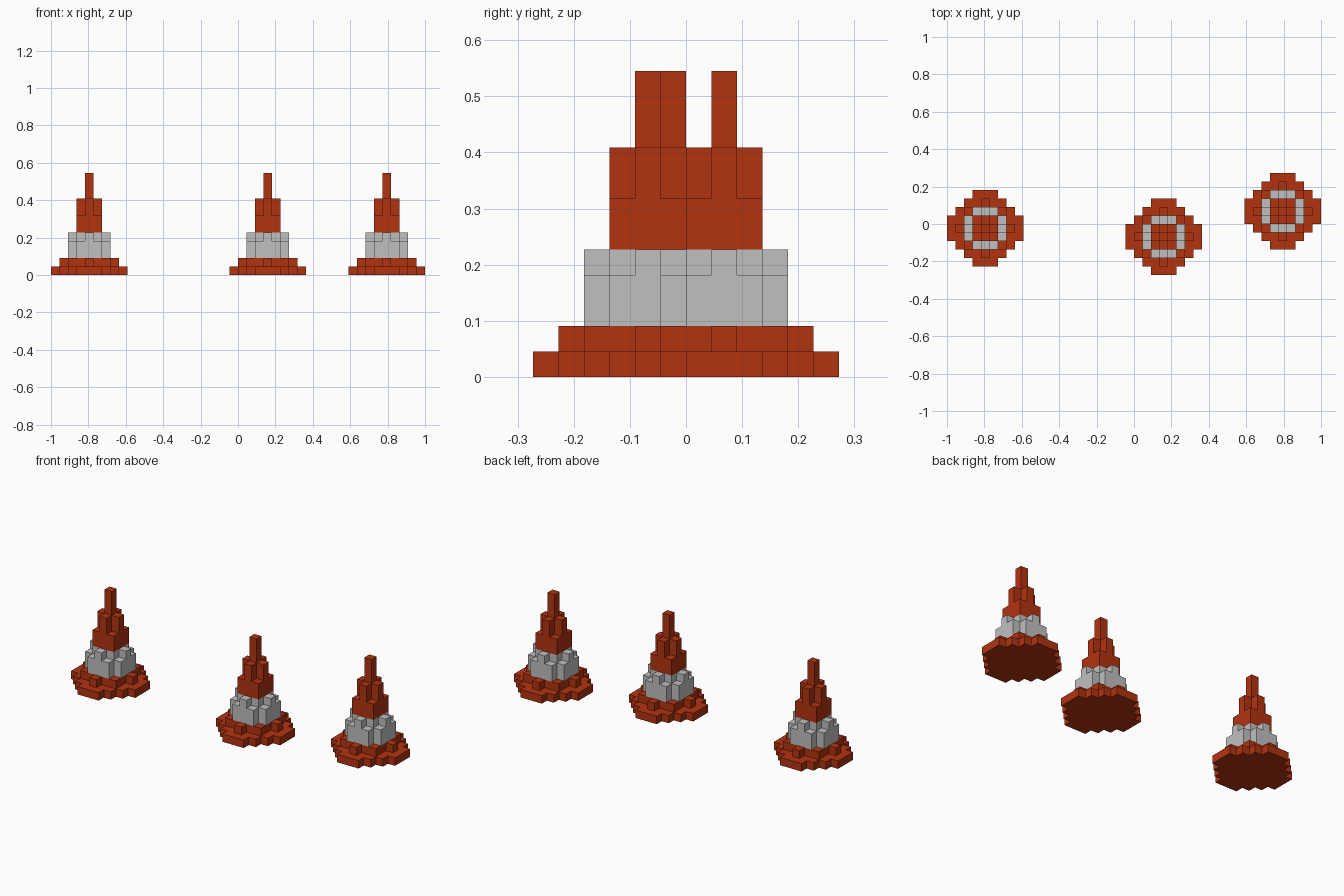
import bpy
import bmesh
from mathutils import Vector

if "Cube" in bpy.data.objects:
    bpy.data.objects.remove(bpy.data.objects["Cube"])

V = 1 / 22  # size of one block


def material(name, rgb):
    m = bpy.data.materials.new(name)
    m.diffuse_color = (*rgb, 1)
    m.use_nodes = True
    m.node_tree.nodes["Principled BSDF"].inputs["Base Color"].default_value = m.diffuse_color
    return m


ORANGE = material("cone orange", (0.45, 0.033, 0.005))
GRAY = material("reflective gray", (0.53, 0.53, 0.53))

# Cross-sections of the cone, as rules on the block offsets from the axis
def foot(a, b): return max(a, b) <= 4 and a + b <= 5
def collar(a, b): return max(a, b) <= 2 or (max(a, b) == 3 and min(a, b) == 0)
def wide_band(a, b): return max(a, b) <= 2 and a + b <= 3
def narrow_band(a, b): return max(a, b) <= 1 or (max(a, b) == 2 and min(a, b) == 0)
def square(a, b): return max(a, b) <= 1
def plus(a, b): return a + b <= 1
def tip(a, b): return a + b == 0


# Parts from bottom to top: name, material, layers (bottom, top, section)
PARTS = [
    ("base", ORANGE, [(0, 1, foot), (1, 2, collar)]),
    ("band", GRAY, [(2, 4, wide_band), (4, 5, narrow_band)]),
    ("top", ORANGE, [(5, 7, square), (7, 9, plus), (9, 12, tip)]),
]


def blocks(layers):
    return {(x, y, z) for lo, hi, rule in layers for z in range(lo, hi)
            for x in range(-4, 5) for y in range(-4, 5) if rule(abs(x), abs(y))}


ALL = blocks([layer for part in PARTS for layer in part[2]])


def build_part(name, mat, layers, location):
    """Skin the blocks with their exposed faces only."""
    bm = bmesh.new()
    for cell in sorted(blocks(layers)):
        centre = Vector(cell) + Vector((0, 0, 0.5))
        for axis in range(3):
            for sign in (-1, 1):
                n = [0, 0, 0]
                n[axis] = sign
                if tuple(c + d for c, d in zip(cell, n)) in ALL:
                    continue
                n = Vector(n)
                u = Vector((n.y, n.z, n.x)) / 2
                w = n.cross(u)
                mid = centre + n / 2
                bm.faces.new([bm.verts.new((mid + c) * V)
                              for c in (-u - w, u - w, u + w, w - u)])
    bmesh.ops.remove_doubles(bm, verts=bm.verts, dist=1e-4)
    # Merge coplanar block faces into clean flat panels
    bmesh.ops.dissolve_limit(bm, angle_limit=0.01, verts=bm.verts, edges=bm.edges)
    mesh = bpy.data.meshes.new(name)
    bm.to_mesh(mesh)
    bm.free()
    mesh.materials.append(mat)
    ob = bpy.data.objects.new(name, mesh)
    ob.location = location
    bpy.context.collection.objects.link(ob)


# Three identical traffic cones
for i, (cx, cy) in enumerate([(-17.5, -0.5), (3.5, -1.5), (17.5, 1.5)], 1):
    for part, mat, layers in PARTS:
        build_part(f"cone_{i}_{part}", mat, layers, (cx * V, cy * V, 0))
